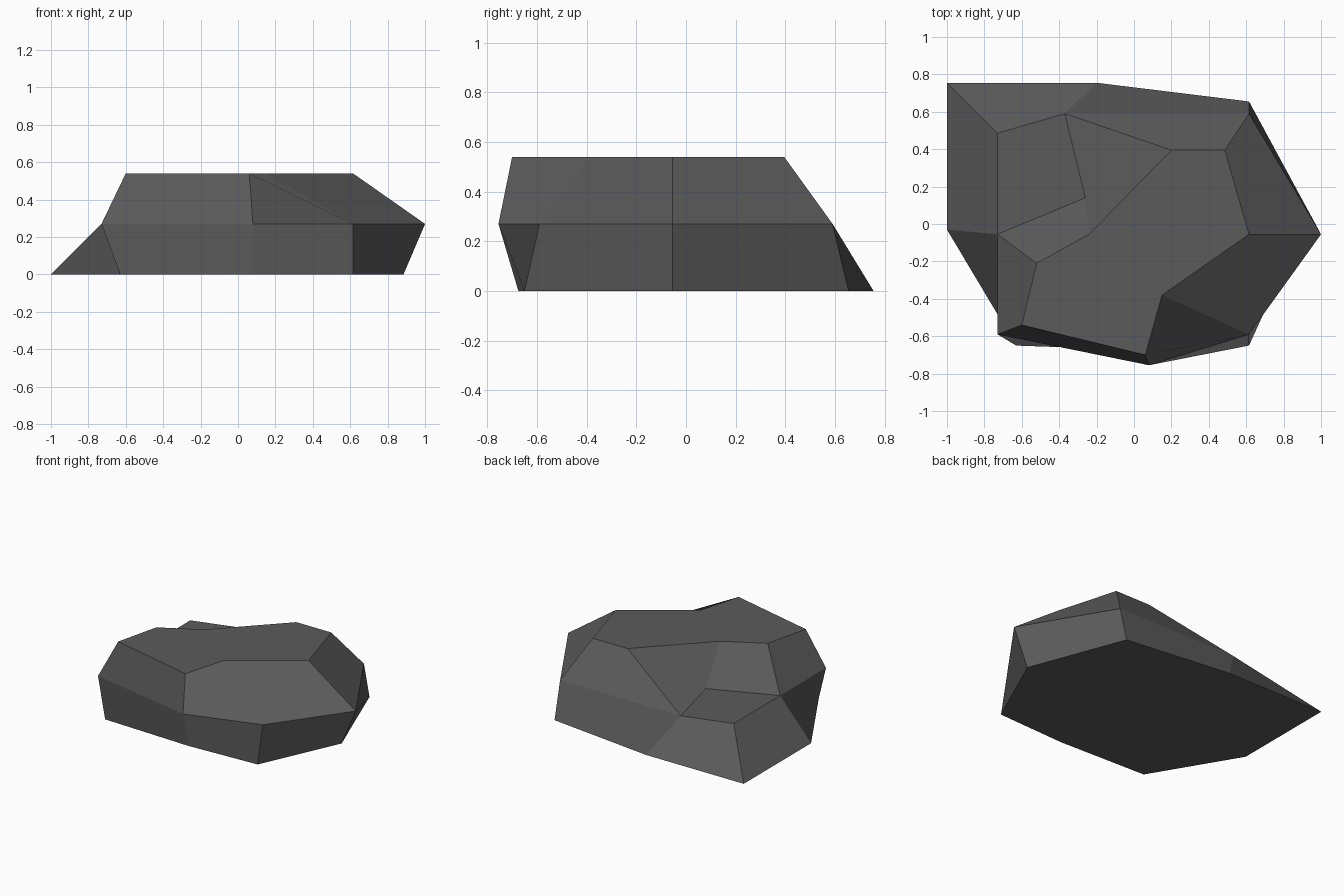
import bpy
import bmesh

cube = bpy.data.objects.get("Cube")
if cube:
    bpy.data.objects.remove(cube, do_unlink=True)

# Stone colour
stone = bpy.data.materials.new("dark_grey_stone")
stone.use_nodes = True
colour = (0.105, 0.105, 0.105, 1)
stone.diffuse_color = colour
shader = stone.node_tree.nodes["Principled BSDF"]
shader.inputs["Base Color"].default_value = colour
shader.inputs["Roughness"].default_value = 0.9

# Outlines of the rock at three heights, counter-clockwise from front left
STEP = 0.27
EAST = 0.615
base_outline = [(-.63, -.65), (.07, -.675), (EAST, -.65), (.885, -.055),
                (EAST, .655), (-.2, .755), (-1, .755), (-1, -.03)]
waist_outline = [(-.73, -.59), (.08, -.755), (EAST, -.59), (1, -.055),
                 (EAST, .59), (-.37, .59), (-.73, .485), (-.73, -.055)]
crown_outline = [(-.6, -.54), (.06, -.7), (.15, -.38), (EAST, -.055),
                 (.485, .395), (.2, .395), (-.24, -.055), (-.52, -.21)]
notch_corner = (-.26, .14)

bm = bmesh.new()


def ring(outline, height):
    return [bm.verts.new((x, y, height)) for x, y in outline]


def bridge(lower, upper):
    """Join two rings of equal length with a band of quads."""
    count = len(lower)
    for i in range(count):
        j = (i + 1) % count
        # The first corner decides which way the bent quad folds
        bm.faces.new((lower[j], upper[j], upper[i], lower[i]))


base = ring(base_outline, 0)
waist = ring(waist_outline, STEP)
crown = ring(crown_outline, STEP * 2)
notch = bm.verts.new((*notch_corner, STEP))

# Lower sides and flat underside
bridge(base, waist)
bm.faces.new(base[::-1])

# Upper sides step inward around the back left corner, leaving a ledge
ledge = 6
inner_waist = waist[:ledge] + [notch] + waist[ledge + 1:]
bridge(inner_waist, crown)
bm.faces.new((waist[ledge - 1], waist[ledge], waist[ledge + 1], notch))
bm.faces.new(crown)

mesh = bpy.data.meshes.new("rock")
bm.to_mesh(mesh)
bm.free()
mesh.materials.append(stone)
rock = bpy.data.objects.new("rock", mesh)
bpy.context.collection.objects.link(rock)
